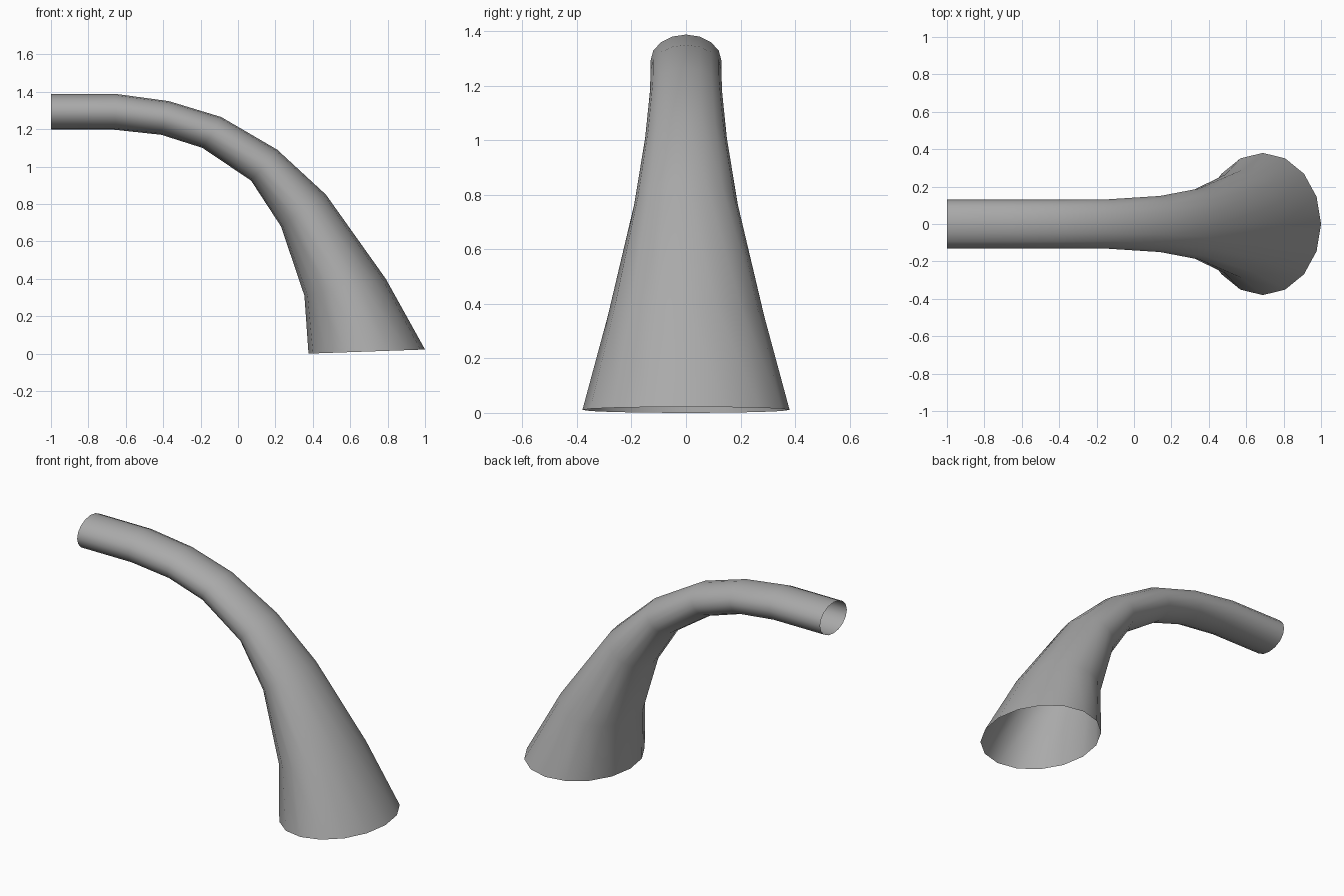
import bpy, bmesh, math
from mathutils import Vector

cube = bpy.data.objects.get("Cube")
if cube:
    bpy.data.objects.remove(cube, do_unlink=True)

SIDES = 16
# Each ring: outer bend point (x, z), inner bend point (x, z), half width in y
RINGS = [
    ((-1.0, 1.388), (-1.0, 1.197), 0.13),
    ((-0.65, 1.388), (-0.66, 1.197), 0.13),
    ((-0.37, 1.35), (-0.41, 1.17), 0.13),
    ((-0.09, 1.265), (-0.19, 1.10), 0.132),
    ((0.21, 1.09), (0.07, 0.925), 0.15),
    ((0.47, 0.85), (0.23, 0.68), 0.19),
    ((0.79, 0.40), (0.355, 0.31), 0.287),
    ((1.0, 0.022), (0.377, 0.0), 0.38),
]

# Grey material
grey = bpy.data.materials.new("mid grey")
grey.use_nodes = True
colour = (0.4, 0.4, 0.4, 1)
grey.diffuse_color = colour
grey.node_tree.nodes["Principled BSDF"].inputs["Base Color"].default_value = colour


def add_ring(bm, outer, inner, half_width):
    """Add an elliptical ring of vertices spanning the two profile points."""
    a, b = Vector((outer[0], 0, outer[1])), Vector((inner[0], 0, inner[1]))
    centre, radius = (a + b) / 2, (a - b) / 2
    verts = []
    for i in range(SIDES):
        t = math.tau * i / SIDES
        verts.append(bm.verts.new(
            centre + radius * math.cos(t) + Vector((0, half_width * math.sin(t), 0))))
    return verts


# Flared bent tube, open at both ends
bm = bmesh.new()
rings = [add_ring(bm, *r) for r in RINGS]
for r, s in zip(rings, rings[1:]):
    for i in range(SIDES):
        j = (i + 1) % SIDES
        bm.faces.new((r[i], s[i], s[j], r[j]))
for f in bm.faces:
    f.smooth = True
bm.normal_update()

# Make the faces point outwards
first = bm.faces[:][0]
if first.normal.z < 0:
    bmesh.ops.reverse_faces(bm, faces=bm.faces[:])

mesh = bpy.data.meshes.new("flared_tube")
bm.to_mesh(mesh)
bm.free()
mesh.materials.append(grey)
tube = bpy.data.objects.new("flared_tube", mesh)
bpy.context.scene.collection.objects.link(tube)
